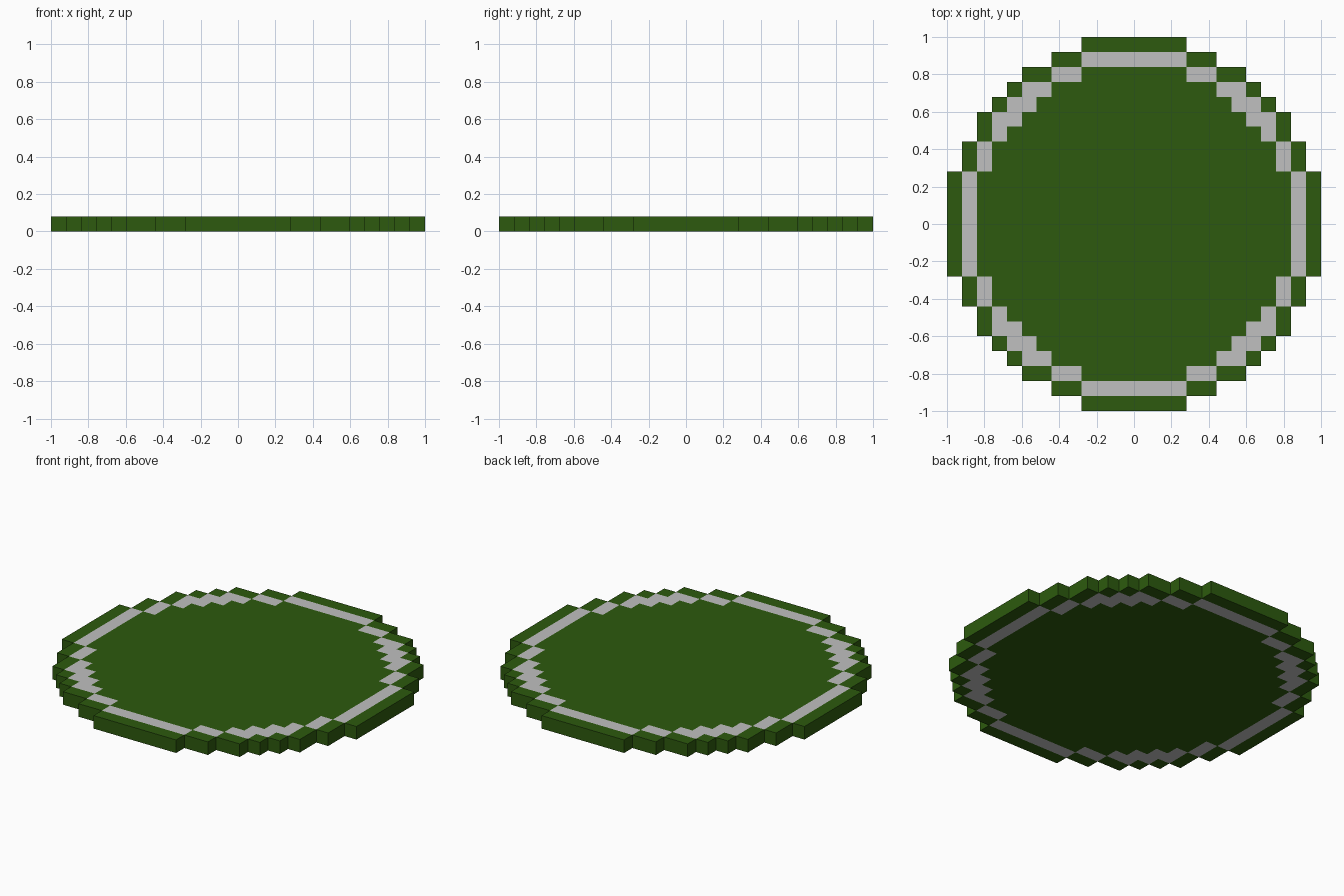
import bpy
import bmesh
import math

if "Cube" in bpy.data.objects:
    bpy.data.objects.remove(bpy.data.objects["Cube"])

CELL = 0.08   # width of one square block
N = 12        # blocks from the centre to the edge

# Half-width in blocks of each stepped disc, for rows 0 (middle) to 12 (edge)
OUTER = [12, 12, 12, 12, 11, 11, 10, 10, 9, 8, 7, 5, 3]
RING = [11, 11, 11, 11, 10, 10, 9, 9, 8, 7, 5, 3, -1]
CENTRE = [10, 10, 10, 10, 9, 9, 8, 7, 6, 5, 3, -1, -1]


def material(name, rgb):
    mat = bpy.data.materials.new(name)
    mat.diffuse_color = (*rgb, 1.0)
    mat.use_nodes = True
    mat.node_tree.nodes["Principled BSDF"].inputs["Base Color"].default_value = mat.diffuse_color
    return mat


def inside(disc, i, j):
    return abs(i) <= disc[abs(j)]


bm = bmesh.new()

# Bottom layer of blocks; the ring between the two inner discs is grey
corners = {}


def corner(i, j):
    if (i, j) not in corners:
        corners[i, j] = bm.verts.new(((i - 0.5) * CELL, (j - 0.5) * CELL, 0))
    return corners[i, j]


for j in range(-N, N + 1):
    for i in range(-N, N + 1):
        if inside(OUTER, i, j):
            face = bm.faces.new([corner(i, j), corner(i + 1, j),
                                 corner(i + 1, j + 1), corner(i, j + 1)])
            grey = inside(RING, i, j) and not inside(CENTRE, i, j)
            face.material_index = 1 if grey else 0

# Thickness of one block
result = bmesh.ops.extrude_face_region(bm, geom=bm.faces[:], use_keep_orig=True)
top = [g for g in result["geom"] if isinstance(g, bmesh.types.BMVert)]
bmesh.ops.translate(bm, verts=top, vec=(0, 0, CELL))
bmesh.ops.recalc_face_normals(bm, faces=bm.faces[:])

# Side walls are always green
for face in bm.faces:
    if abs(face.normal.z) < 0.5:
        face.material_index = 0

# Merge flat blocks of the same colour
bmesh.ops.dissolve_limit(bm, angle_limit=math.radians(1), verts=bm.verts[:],
                         edges=bm.edges[:], delimit={'MATERIAL'})

mesh = bpy.data.meshes.new("stepped_disc")
bm.to_mesh(mesh)
bm.free()
mesh.materials.append(material("dark_green", (0.026, 0.102, 0.0044)))
mesh.materials.append(material("light_grey", (0.527, 0.527, 0.527)))
disc = bpy.data.objects.new("stepped_disc", mesh)
bpy.context.collection.objects.link(disc)
